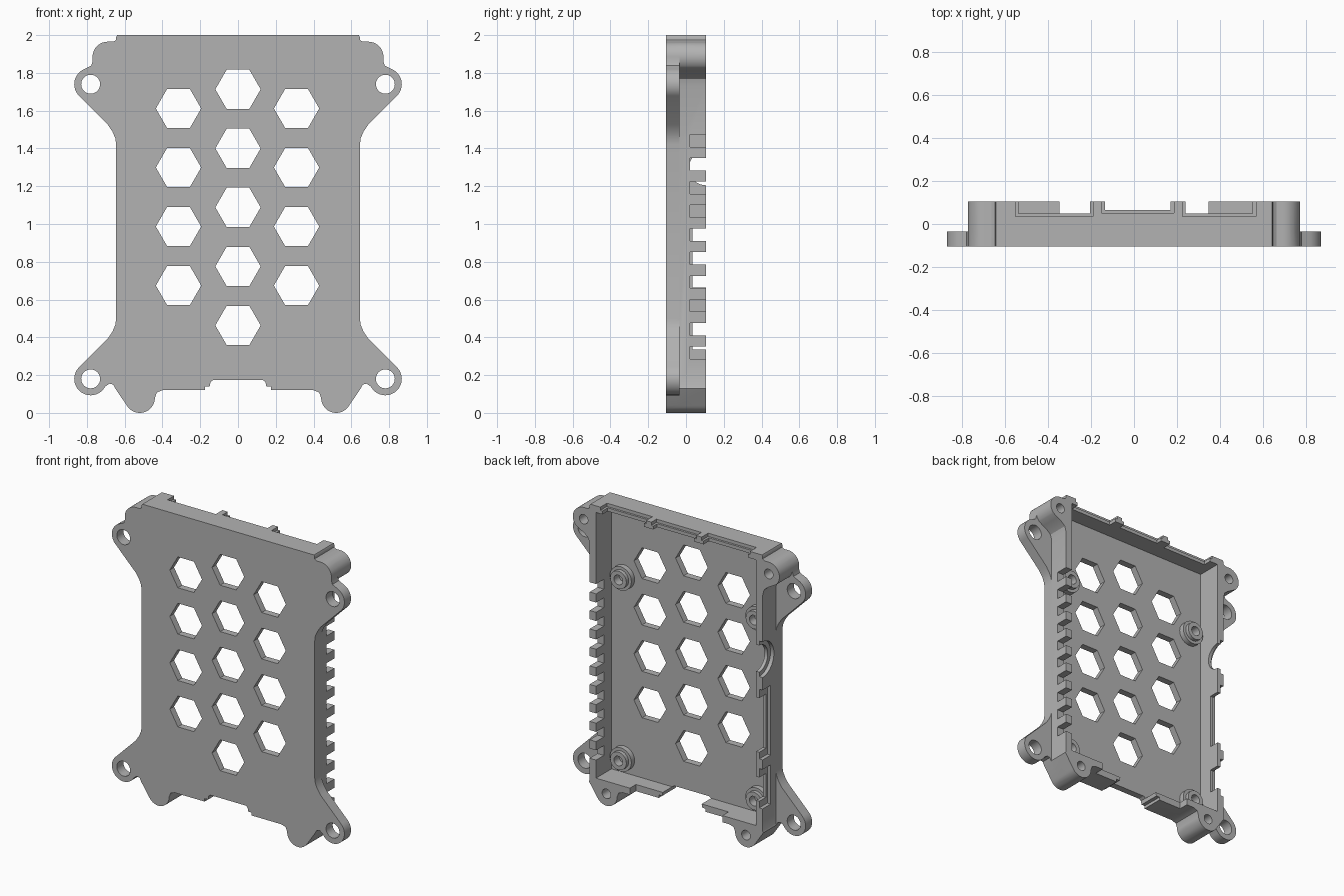
import bpy, bmesh, math
from mathutils import Matrix

if "Cube" in bpy.data.objects:
    bpy.data.objects.remove(bpy.data.objects["Cube"])

FRONT, EAR, BACK = -0.105, -0.035, 0.105
FLOOR = -0.06

grey = bpy.data.materials.new("plastic_grey")
grey.use_nodes = True
grey.diffuse_color = (0.45, 0.45, 0.45, 1)
grey.node_tree.nodes["Principled BSDF"].inputs["Base Color"].default_value = (0.45, 0.45, 0.45, 1)


def arc(cx, cz, r, a0, a1, n=16):
    angles = [math.radians(a0 + (a1 - a0) * i / n) for i in range(n + 1)]
    return [(cx + r * math.cos(a), cz + r * math.sin(a)) for a in angles]


def circle(cx, cz, r, n=40):
    return arc(cx, cz, r, 0, 360, n)[:-1]


def mirrored(half):
    return half + [(-x, z) for x, z in reversed(half)]


def prism(name, outline, y0, y1):
    """Extrude an x-z outline along y."""
    bm = bmesh.new()
    face = bm.faces.new([bm.verts.new((x, y0, z)) for x, z in outline])
    new = bmesh.ops.extrude_face_region(bm, geom=[face])["geom"]
    bmesh.ops.translate(bm, vec=(0, y1 - y0, 0),
                        verts=[v for v in new if isinstance(v, bmesh.types.BMVert)])
    bmesh.ops.recalc_face_normals(bm, faces=bm.faces)
    mesh = bpy.data.meshes.new(name)
    bm.to_mesh(mesh)
    bm.free()
    mesh.materials.append(grey)
    obj = bpy.data.objects.new(name, mesh)
    bpy.context.collection.objects.link(obj)
    return obj


def box(x0, x1, y0, y1, z0, z1):
    return prism("cutter", [(x0, z0), (x1, z0), (x1, z1), (x0, z1)], y0, y1)


def side_cylinder(x0, x1, y, z, r):
    """Cylinder lying along x."""
    obj = prism("cutter", circle(0, 0, r), x0, x1)
    obj.data.transform(Matrix.Translation((0, y, z)) @ Matrix.Rotation(-math.pi / 2, 4, "Z"))
    return obj


def combine(target, tool, operation="DIFFERENCE"):
    """Apply a boolean and drop the tool."""
    tool.hide_render = True
    mod = target.modifiers.new("cut", "BOOLEAN")
    mod.operation, mod.object, mod.solver = operation, tool, "EXACT"
    bpy.context.view_layer.objects.active = target
    bpy.ops.object.modifier_apply(modifier=mod.name)
    bpy.data.objects.remove(tool)


# Half outlines: shared top corner, shared bottom edge, and the two sides
top = [(0.64, 2), (0.645, 1.99), (0.645, 1.975), (0.66, 1.965)] + arc(0.69, 1.885, 0.08, 90, 0)
bottom = ([(0.65, 0.13)] + arc(0.52, 0.08, 0.08, -30, -180)
          + [(0.43, 0.108), (0.4, 0.12), (0.175, 0.12), (0.175, 0.14),
             (0.15, 0.14), (0.145, 0.165), (0.13, 0.175)])
ear_side = ([(0.77, 1.86), (0.777, 1.838)] + arc(0.78, 1.74, 0.087, 70, -45)
            + [(0.69, 1.527), (0.665, 1.49), (0.65, 1.455), (0.645, 1.42),
               (0.645, 0.5), (0.65, 0.465), (0.665, 0.43), (0.69, 0.393)]
            + arc(0.78, 0.18, 0.087, 45, -135) + [(0.7, 0.142), (0.68, 0.155), (0.66, 0.15)])
plain_side = arc(0.69, 1.885, 0.08, -8, -45, 5) + [(0.715, 1.81), (0.68, 1.79), (0.655, 1.768), (0.645, 1.73), (0.645, 0.14)]

# Front layer with ears, joined to the deep rear rim
case = prism("case_shell", mirrored(top + ear_side + bottom), FRONT, EAR)
combine(case, prism("rim", mirrored(top + plain_side + bottom), EAR, BACK), "UNION")

# Interior
combine(case, box(-0.597, 0.597, FLOOR, 0.2, 0.165, 1.955))

# Hexagonal vents
for x, first, count in ((-0.315, 0.674, 4), (0, 0.463, 5), (0.31, 0.674, 4)):
    for i in range(count):
        combine(case, prism("cutter", circle(x, first + 0.3125 * i, 0.12, 6), -0.2, 0))

# Ear holes and blind screw holes in the corner posts
for s in (-1, 1):
    for z in (0.18, 1.74):
        combine(case, prism("cutter", circle(s * 0.78, z, 0.05), -0.2, 0))
    for x, z in ((0.69, 1.885), (0.52, 0.08)):
        combine(case, prism("cutter", circle(s * x, z, 0.032), -0.02, 0.2))

# Comb of vent slots along one side
for i in range(10):
    z = 1.44 - 0.1245 * i
    combine(case, box(0.55, 0.72, 0.022, 0.2, z - 0.033, z + 0.033))

# Top edge notches: wide outer recess, shallower inner step
for x0, x1, depth in ((-0.55, -0.19, 0.035), (-0.15, 0.185, 0.05), (0.225, 0.565, 0.035)):
    combine(case, box(x0, x1, depth, 0.2, 1.978, 2.1))
    combine(case, box(x0 + 0.015, x1 - 0.015, depth + 0.014, 0.2, 1.9, 1.985))

# Connector openings on the other side
for outer, x0, r in ((True, -0.62, 0.12), (False, -0.58, 0.09)):
    combine(case, side_cylinder(-0.72, x0, BACK, 1.295, r))
for z0, z1 in ((0.62, 1.09), (0.29, 0.555)):
    combine(case, box(-0.72, -0.62, 0.02, 0.2, z0, z1))
    combine(case, box(-0.64, -0.55, 0.035, 0.2, z0 + 0.045, z1 - 0.06))

# Wide opening in the bottom edge
combine(case, box(-0.345, 0.345, 0.04, 0.2, 0.05, 0.2))

# Stepped board standoffs with screw holes
standoffs = []
for side, s in (("left", 1), ("right", -1)):
    for level, z in (("lower", 0.265), ("upper", 1.485)):
        post = prism(f"{level}_{side}_standoff", circle(s * 0.505, z, 0.08), FLOOR - 0.01, -0.025)
        combine(post, prism("neck", circle(s * 0.505, z, 0.06), -0.04, 0.0), "UNION")
        combine(post, prism("cutter", circle(s * 0.505, z, 0.032), -0.055, 0.1))
        standoffs.append(post)

# Smooth curves, keep hard edges
bpy.ops.object.select_all(action="DESELECT")
for obj in [case] + standoffs:
    obj.select_set(True)
bpy.context.view_layer.objects.active = case
bpy.ops.object.shade_smooth_by_angle(angle=math.radians(30))
